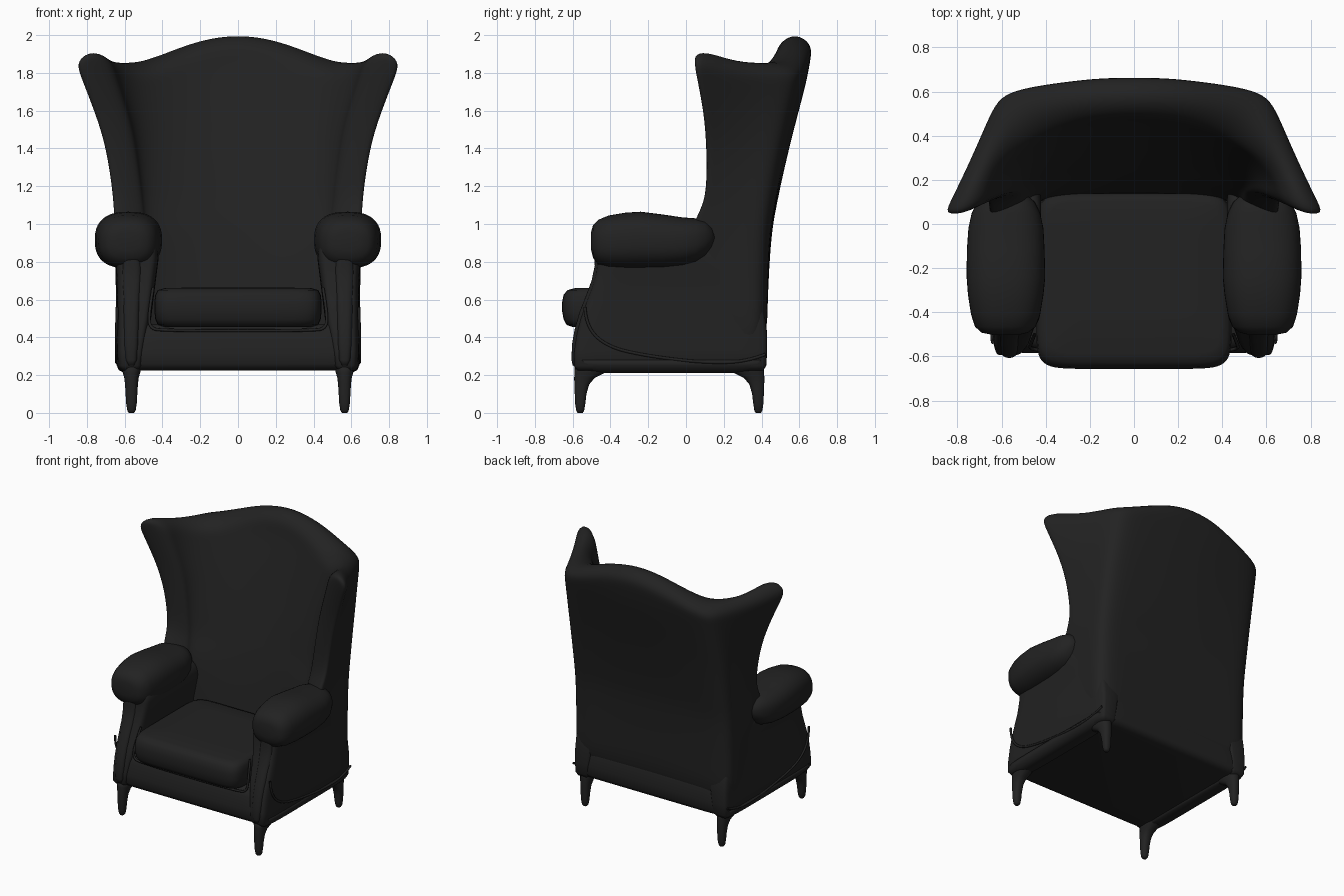
import bpy, bmesh, math
from mathutils import Vector

if "Cube" in bpy.data.objects:
    bpy.data.objects.remove(bpy.data.objects["Cube"])

black = bpy.data.materials.new("black_leather")
black.diffuse_color = (0.016, 0.016, 0.016, 1)
black.use_nodes = True
black.node_tree.nodes["Principled BSDF"].inputs["Base Color"].default_value = black.diffuse_color


def finish(name, bm, mirror=False, subdiv=0):
    bmesh.ops.recalc_face_normals(bm, faces=bm.faces)
    me = bpy.data.meshes.new(name)
    bm.to_mesh(me)
    bm.free()
    me.materials.append(black)
    for p in me.polygons:
        p.use_smooth = True
    ob = bpy.data.objects.new(name, me)
    bpy.context.collection.objects.link(ob)
    if mirror:
        ob.modifiers.new("mirror", 'MIRROR').use_mirror_merge = False
    if subdiv:
        m = ob.modifiers.new("smooth", 'SUBSURF')
        m.levels = m.render_levels = subdiv
    return ob


def loft(name, sections, axis='z', power=2.0, seg=40, mirror=False):
    """Superellipse sections (u0, u1, v0, v1, w): x/y ranges at z, or x/z ranges at y."""
    bm = bmesh.new()
    rings = []
    for u0, u1, v0, v1, w in sections:
        ring = []
        for i in range(seg):
            a = 2 * math.pi * i / seg
            c, s = math.cos(a), math.sin(a)
            u = (u0 + u1) / 2 + (u1 - u0) / 2 * math.copysign(abs(c) ** (2 / power), c)
            v = (v0 + v1) / 2 + (v1 - v0) / 2 * math.copysign(abs(s) ** (2 / power), s)
            ring.append(bm.verts.new((u, v, w) if axis == 'z' else (u, w, v)))
        rings.append(ring)
    for a, b in zip(rings, rings[1:]):
        for i in range(seg):
            j = (i + 1) % seg
            bm.faces.new((a[i], a[j], b[j], b[i]))
    bm.faces.new(rings[0])
    bm.faces.new(rings[-1])
    return finish(name, bm, mirror)


def table(z, *pairs):
    """Linear interpolation in (z, value) pairs."""
    if z <= pairs[0][0]:
        return pairs[0][1]
    for (a, p), (b, q) in zip(pairs, pairs[1:]):
        if z <= b:
            return p + (q - p) * (z - a) / (b - a)
    return pairs[-1][1]


def welt(name, pts, r=0.008):
    """Thin piping along a smooth path, on both sides of the chair."""
    cu = bpy.data.curves.new(name, 'CURVE')
    cu.dimensions = '3D'
    cu.bevel_depth = r
    cu.bevel_resolution = 2
    sp = cu.splines.new('NURBS')
    sp.points.add(len(pts) - 1)
    for p, co in zip(sp.points, pts):
        p.co = (*co, 1)
    sp.use_endpoint_u = True
    sp.order_u = 3
    cu.materials.append(black)
    ob = bpy.data.objects.new(name, cu)
    bpy.context.collection.objects.link(ob)
    ob.modifiers.new("mirror", 'MIRROR')


# --- winged back: a U-shaped shell, outer and inner walls with a rolled top
def outer_half(z):
    wx = table(z, (.25, .62), (.9, .645), (1.2, .668), (1.4, .705), (1.6, .77), (1.75, .84), (1.88, .885))
    wy = table(z, (.25, .1), (.9, .0), (1.04, .03), (1.1, .08), (1.2, .1), (1.4, .095), (1.6, .08), (1.75, .045), (1.88, .02))
    cx = table(z, (.25, .65), (.9, .65), (1.4, .645), (1.9, .625))
    by = table(z, (.25, .43), (.8, .43), (1.0, .46), (1.2, .5), (1.4, .545), (1.6, .597), (1.8, .65), (1.95, .67))
    cy = by - table(z, (.8, 0), (1.8, .045))
    w, c = Vector((wx, wy)), Vector((cx, cy - .05))
    return [w, w.lerp(c, .12), w.lerp(c, .4), w.lerp(c, .75), c, Vector((cx - .06, cy)),
            Vector((.44, cy + (by - cy) * .5)), Vector((.3, cy + (by - cy) * .75)),
            Vector((.15, by)), Vector((0, by))]


def inner_half(z):
    ix = table(z, (.25, .48), (.9, .49), (1.2, .52), (1.5, .56), (1.88, .68))
    iy = table(z, (.25, .08), (.9, .06), (1.1, .13), (1.5, .13), (1.88, .07))
    ny = table(z, (.25, .1), (.65, .14), (1.0, .22), (1.3, .3), (1.6, .39), (1.9, .485))
    out = []
    for i in range(10):
        a = i / 9 * math.pi / 2
        out.append(Vector((ix * math.cos(a) ** .9, iy + (ny - iy) * math.sin(a) ** .85)))
    out[-1].x = 0
    return out


tops = [1.915, 1.915, 1.875, 1.86, 1.862, 1.868, 1.905, 1.953, 1.992, 2.008]
levels = [0, .2, .4, .47, .51, .56, .64, .72, .8, .88, .95, 1]
bm = bmesh.new()
rows = []
for t in levels:
    half = []
    for fn in (outer_half, inner_half):
        pts = []
        for i, top in enumerate(tops):
            z = .26 + t * (top - .05 - .26)
            p = fn(z)[i]
            pts.append((p.x, p.y, z))
        half.append(pts)
    full = [h + [(-x, y, z) for x, y, z in h[-2::-1]] for h in half]
    rows.append([[bm.verts.new(p) for p in f] for f in full])
n = len(rows[0][0])
for (o1, i1), (o2, i2) in zip(rows, rows[1:]):
    for k in range(n - 1):
        bm.faces.new((o1[k], o1[k + 1], o2[k + 1], o2[k]))
        bm.faces.new((i1[k], i1[k + 1], i2[k + 1], i2[k]))
    for k in (0, n - 1):
        bm.faces.new((o1[k], i1[k], i2[k], o2[k]))
o, i_ = rows[-1]
ridge = []
for k in range(n):
    m = (o[k].co + i_[k].co) / 2
    m.z = tops[min(k, n - 1 - k)] + .012
    ridge.append(bm.verts.new(m))
for k in range(n - 1):
    bm.faces.new((o[k], o[k + 1], ridge[k + 1], ridge[k]))
    bm.faces.new((i_[k], i_[k + 1], ridge[k + 1], ridge[k]))
    bm.faces.new((rows[0][0][k], rows[0][0][k + 1], rows[0][1][k + 1], rows[0][1][k]))
for k in (0, n - 1):
    bm.faces.new((o[k], ridge[k], i_[k]))
    # lower edge of the wing end is hidden inside the arm
finish("winged_back", bm, subdiv=2)

# --- seat base with front rail
loft("seat_base", [(-.57, .57, -.54, .38, .225), (-.61, .61, -.57, .41, .235), (-.63, .63, -.585, .425, .26),
                   (-.62, .62, -.585, .425, .32), (-.58, .58, -.57, .42, .41), (-.56, .56, -.55, .4, .46),
                   (-.55, .55, -.52, .38, .47)], power=14, seg=64)

# --- side panels under the arms, raked at the front
loft("side_panel", [(.52, .625, -.575, .41, .225), (.5, .64, -.595, .425, .25), (.49, .642, -.592, .43, .33),
                    (.475, .642, -.578, .43, .42), (.46, .642, -.558, .42, .5), (.45, .642, -.53, .4, .58),
                    (.44, .642, -.5, .35, .66), (.43, .645, -.478, .3, .74), (.42, .65, -.465, .2, .82),
                    (.43, .65, -.46, .12, .92)], power=7, seg=56, mirror=True)

# --- side apron between the legs
loft("side_apron", [(.53, .6, -.45, .27, .212), (.52, .63, -.53, .36, .225), (.52, .642, -.57, .41, .25),
                    (.52, .648, -.57, .41, .28)], power=6, mirror=True)

# --- rolled arms
loft("arm_roll", [(.52, .64, .86, .96, -.502), (.48, .69, .82, .995, -.492), (.445, .72, .785, 1.022, -.465),
                  (.425, .738, .77, 1.045, -.41), (.41, .752, .765, 1.06, -.32), (.402, .758, .765, 1.065, -.24),
                  (.405, .757, .768, 1.05, -.12), (.41, .75, .778, 1.035, -.02), (.425, .735, .795, 1.03, .05),
                  (.45, .71, .825, 1.02, .1), (.49, .68, .87, .99, .135), (.54, .65, .91, .95, .15)],
     axis='y', power=2.5, mirror=True)

# --- raised facing on the front of each arm
loft("arm_facing", [(.545, .585, -.6, -.5, .25), (.53, .6, -.606, -.5, .28), (.526, .605, -.604, -.5, .36),
                    (.523, .607, -.59, -.48, .44), (.52, .61, -.565, -.45, .53), (.515, .612, -.53, -.4, .62),
                    (.51, .615, -.5, -.4, .7), (.51, .615, -.483, -.4, .78), (.53, .6, -.487, -.4, .86),
                    (.55, .58, -.48, -.4, .9)], power=3, mirror=True)

# --- seat cushion
loft("seat_cushion", [(-.4, .4, -.6, .1, .455), (-.425, .425, -.632, .125, .466), (-.438, .438, -.648, .135, .495),
                      (-.443, .443, -.656, .14, .54), (-.443, .443, -.656, .14, .585), (-.438, .438, -.648, .138, .625),
                      (-.425, .425, -.628, .13, .65), (-.39, .39, -.59, .1, .66), (-.25, .25, -.42, .0, .664)],
     power=9, seg=64)

# --- curved legs, flaring into the frame
for name, foot, d in (("front_leg", -.56, 1), ("back_leg", .383, -1)):
    secs = []
    for dy, z, rx, ry in ((0, 0, .014, .014), (0, .012, .022, .021), (0, .05, .028, .027), (.002, .1, .031, .031),
                          (.008, .15, .034, .039), (.022, .185, .038, .054), (.05, .212, .046, .08),
                          (.08, .25, .055, .11)):
        y = foot + d * dy
        secs.append((.564 - rx, .564 + rx, y - ry, y + ry, z))
    loft(name, secs, power=2.4, seg=24, mirror=True)

# --- piping on the side upholstery
welt("side_piping", [(.64, -.535, .56), (.643, -.53, .46), (.643, -.42, .35), (.643, -.2, .3),
                     (.643, .1, .265), (.643, .32, .27), (.635, .42, .31)])
welt("front_piping", [(.45, -.5, .66), (.47, -.548, .54), (.47, -.565, .45), (.4, -.575, .435), (0, -.575, .435)])
